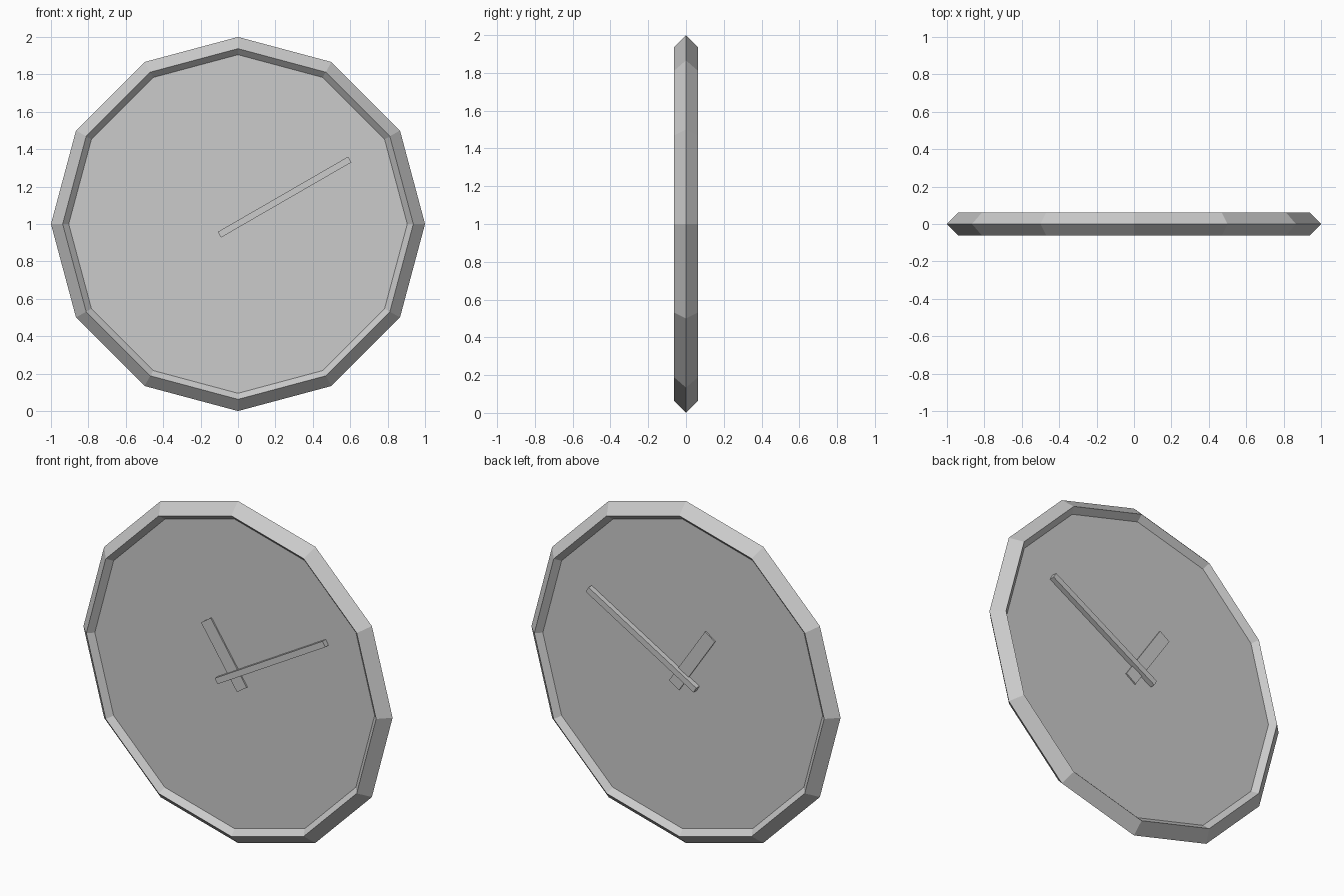
import bpy
from math import radians, sin, cos

if "Cube" in bpy.data.objects:
    bpy.data.objects.remove(bpy.data.objects["Cube"])

CENTRE_Z = 1.0
SIDES = 12


def clock_hand(name, angle, tail, tip, width, depth):
    """Box through the dial; angle is clockwise from 12 o'clock, seen from the front."""
    a = radians(angle)
    mid = (tip - tail) / 2
    bpy.ops.mesh.primitive_cube_add(
        size=1, location=(mid * sin(a), 0, CENTRE_Z + mid * cos(a)), rotation=(0, a, 0))
    hand = bpy.context.object
    hand.name = name
    hand.scale = (width, depth, tip + tail)


# Rim: twelve-sided ring with a diamond cross-section
bpy.ops.mesh.primitive_torus_add(
    major_radius=0.9375, minor_radius=0.0625, major_segments=SIDES, minor_segments=4,
    location=(0, 0, CENTRE_Z), rotation=(radians(90), 0, 0))
rim = bpy.context.object
rim.name = "rim"
rim.data.shade_flat()

# Dial: disc recessed equally on both faces, its edge hidden inside the rim
bpy.ops.mesh.primitive_cylinder_add(
    vertices=SIDES, radius=0.93, depth=0.06,
    location=(0, 0, CENTRE_Z), rotation=(radians(90), 0, 0))
bpy.context.object.name = "dial"

# Hands
clock_hand("minute_hand", 60, 0.115, 0.69, 0.035, 0.12)
clock_hand("hour_hand", -34, 0.092, 0.324, 0.076, 0.076)
